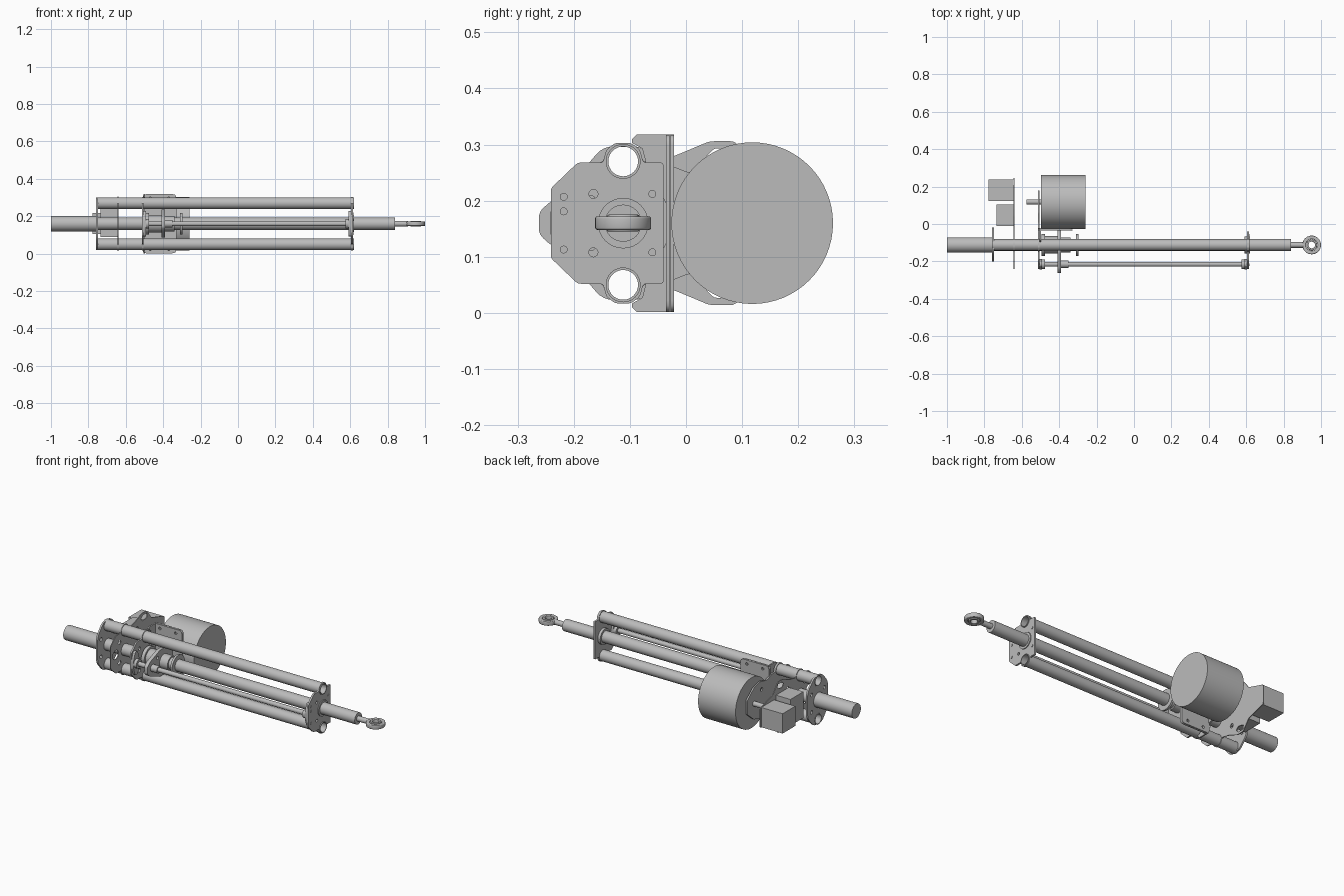
import bpy, math
from mathutils import Matrix, Vector

cube = bpy.data.objects.get("Cube")
if cube:
    bpy.data.objects.remove(cube)

grey = bpy.data.materials.new("metal grey")
grey.use_nodes = True
colour = (0.5, 0.5, 0.5, 1)
grey.diffuse_color = colour
grey.node_tree.nodes["Principled BSDF"].inputs["Base Color"].default_value = colour

# Local frames: profile drawn in two axes, thickness along the third
ACROSS_X = Matrix(((0, 0, 1), (1, 0, 0), (0, 1, 0)))
ACROSS_Y = Matrix(((1, 0, 0), (0, 0, -1), (0, 1, 0)))
ACROSS_Z = Matrix.Identity(3)
MID = 0.16                      # height of the mirror plane
SCREW, ROD, MOTOR = (-0.112, MID), (-0.215, MID), (0.118, MID)
TUBES = [(-0.112, 0.27), (-0.112, 0.05)]


def circle(centre, r, n=32):
    return [(centre[0] + r * math.cos(2 * math.pi * i / n),
             centre[1] + r * math.sin(2 * math.pi * i / n)) for i in range(n)]


def mirrored(upper):
    """Close an upper half outline with its mirror image below the mid height."""
    return upper + [(a, 2 * MID - b) for a, b in reversed(upper)]


def both(holes):
    return holes + [[(a, 2 * MID - b) for a, b in h] for h in holes]


def rounded(points, r=0.01, steps=4):
    """Round the corners of a polygon."""
    out, n = [], len(points)
    for i in range(n):
        a, p, b = (Vector(points[(i + k) % n]) for k in (-1, 0, 1))
        s = p + (a - p).normalized() * min(r, (a - p).length * 0.45)
        e = p + (b - p).normalized() * min(r, (b - p).length * 0.45)
        for k in range(steps + 1):
            t = k / steps
            out.append(tuple(s * (1 - t) ** 2 + p * 2 * t * (1 - t) + e * t * t))
    return out


def plate(name, outline, lo, hi, holes=(), frame=ACROSS_X, bevel=0):
    """Extrude an outline with holes between two depths of its frame."""
    curve = bpy.data.curves.new(name, 'CURVE')
    curve.dimensions = '2D'
    curve.fill_mode = 'BOTH'
    curve.extrude = abs(hi - lo) / 2 - bevel
    curve.bevel_depth = bevel
    curve.bevel_resolution = 2
    curve.offset = -bevel
    for loop in [outline, *holes]:
        s = curve.splines.new('POLY')
        s.points.add(len(loop) - 1)
        for q, (a, b) in zip(s.points, loop):
            q.co = (a, b, 0, 1)
        s.use_cyclic_u = True
    temp = bpy.data.objects.new(name + " profile", curve)
    bpy.context.collection.objects.link(temp)
    bpy.context.view_layer.update()
    graph = bpy.context.evaluated_depsgraph_get()
    mesh = bpy.data.meshes.new_from_object(temp.evaluated_get(graph))
    bpy.data.objects.remove(temp)
    mesh.transform(Matrix.Translation((0, 0, (lo + hi) / 2)))
    mesh.transform(frame.to_4x4())
    mesh.materials.clear()
    mesh.materials.append(grey)
    obj = bpy.data.objects.new(name, mesh)
    bpy.context.collection.objects.link(obj)
    bpy.ops.object.select_all(action='DESELECT')
    obj.select_set(True)
    bpy.context.view_layer.objects.active = obj
    bpy.ops.object.shade_smooth_by_angle(angle=math.radians(35))
    return obj


def bar(name, centre, r, lo, hi, n=32):
    return plate(name, circle(centre, r, n), lo, hi)


def box(name, y, z, lo, hi):
    return plate(name, [(y[0], z[0]), (y[1], z[0]), (y[1], z[1]), (y[0], z[1])], lo, hi)


tube_holes = [circle(t, 0.0305) for t in TUBES]

# Two hollow guide tubes
for side, t in zip(("upper", "lower"), TUBES):
    plate(side + "_guide_tube", circle(t, 0.031, 40), -0.76, 0.62, [circle(t, 0.0265, 40)])

# Main actuator: housing, long shaft and collars
bar("rear_housing", SCREW, 0.041, -1.0, -0.75, 40)
bar("main_shaft", SCREW, 0.033, -0.75, 0.84, 40)
bar("front_bushing", SCREW, 0.045, 0.59, 0.62)
bar("rear_bearing", SCREW, 0.058, -0.495, -0.475)
bar("nut_body", SCREW, 0.047, -0.475, -0.41)
bar("nut_collar", SCREW, 0.041, -0.39, -0.34)
bar("stop_disc", SCREW, 0.058, -0.31, -0.298)

# Rod end with eye and swivel ring
bar("rod_end_neck", SCREW, 0.015, 0.84, 0.908)
eye = (0.95, SCREW[0])
plate("rod_end_eye", circle(eye, 0.05, 40), 0.148, 0.172,
      [circle(eye, 0.031)], ACROSS_Z, 0.004)
plate("swivel_ring", circle(eye, 0.029), 0.145, 0.175,
      [circle(eye, 0.018)], ACROSS_Z, 0.003)

# Thin side rod with flange bearings at both ends
bar("side_rod", ROD, 0.013, -0.5, 0.6, 24)
bearing = rounded(mirrored([(-0.242, 0.18), (-0.226, 0.227), (-0.204, 0.227), (-0.188, 0.18)]))
for name, lo, hi in (("rear", -0.505, -0.492), ("front", 0.592, 0.605)):
    plate(name + "_rod_flange", bearing, lo, hi)
bar("rear_rod_bearing", ROD, 0.026, -0.492, -0.475)
bar("front_rod_bearing", ROD, 0.026, 0.575, 0.592)
bar("rod_collar", ROD, 0.02, -0.39, -0.35)

# Carrier linking nut and side rod
carrier = rounded(mirrored([(-0.262, 0.18), (-0.24, 0.2), (-0.15, 0.235),
                            (-0.07, 0.235), (-0.035, 0.2)]))
plate("nut_carrier", carrier, -0.41, -0.39, both([circle((-0.17, 0.2), 0.009, 16)]))

# Front end plate with screws
end_shape = [(-0.241, 0.222), (-0.193, 0.268), (-0.04, 0.268)]
end_outline = rounded(mirrored(end_shape))
# keep the outline clear of the tube holes by wrapping lobes round them
lobe_shape = [(-0.241, 0.222), (-0.193, 0.268), (-0.148, 0.268), (-0.142, 0.291),
              (-0.126, 0.303), (-0.098, 0.303), (-0.082, 0.291), (-0.076, 0.268), (-0.04, 0.268)]
lobed = rounded(mirrored(lobe_shape), 0.006)
small = both([circle((-0.165, 0.212), 0.008, 16)])
plate("front_end_plate", lobed, 0.605, 0.615, tube_holes + small)
for y, z in ((-0.06, 0.212), (-0.06, 0.108), (-0.218, 0.207), (-0.218, 0.181), (-0.218, 0.113)):
    bar("plate_screw", (y, z), 0.007, 0.612, 0.618, 16)

# Rear end plate
rear = rounded(mirrored([(-0.2, 0.235), (-0.148, 0.297), (-0.076, 0.297), (-0.018, 0.235)]), 0.02)
plate("rear_end_plate", rear, -0.758, -0.748,
      tube_holes + both([circle((-0.17, 0.21), 0.01, 16), circle((-0.052, 0.21), 0.01, 16)]))

# Large thin electronics plate with windows
large = rounded(mirrored(lobe_shape[:-1] + [(-0.02, 0.28), (0.042, 0.306), (0.087, 0.306),
                         (0.13, 0.25), (0.245, 0.215)]), 0.008)
window = rounded([(0.034, 0.277), (0.05, 0.293), (0.088, 0.293), (0.09, 0.268), (0.05, 0.26)], 0.005)
plate("electronics_plate", large, -0.643, -0.638, tube_holes + both(
      [window, circle((-0.16, 0.218), 0.012, 16), circle((0.0, 0.235), 0.012, 16)])
      + [circle((-0.195, MID), 0.026)])
box("outer_box", (0.122, 0.237), (0.105, 0.218), -0.778, -0.643)
box("inner_box", (-0.012, 0.105), (0.088, 0.238), -0.735, -0.643)

# Motor, shaft and its mounting plate
bar("motor", MOTOR, 0.144, -0.497, -0.26, 64)
bar("motor_shaft", MOTOR, 0.014, -0.575, -0.49, 24)
mount = rounded(mirrored(lobe_shape + [(0.005, 0.25), (0.06, 0.265), (0.12, 0.25), (0.18, 0.2)]), 0.006)
plate("motor_mount_plate", mount, -0.514, -0.505,
      tube_holes + both([circle((0.05, 0.215), 0.01, 16), circle((-0.17, 0.222), 0.01, 16)]))

# Angle bracket: notched flange and two-layer side face
flange = mirrored([(-0.078, 0.195), (-0.078, 0.245), (-0.072, 0.27), (-0.078, 0.293), (-0.096, 0.303),
                   (-0.096, 0.31), (-0.088, 0.318), (-0.022, 0.318)])
plate("bracket_flange", flange, -0.505, -0.497)
face = rounded(mirrored([(-0.51, 0.318), (-0.33, 0.318)]), 0.02)
face_holes = both([circle((x, 0.295), 0.008, 16) for x in (-0.47, -0.37)])
plate("bracket_face", face, 0.021, 0.028, face_holes, ACROSS_Y)
plate("bracket_backing", face, 0.029, 0.036, face_holes, ACROSS_Y)
